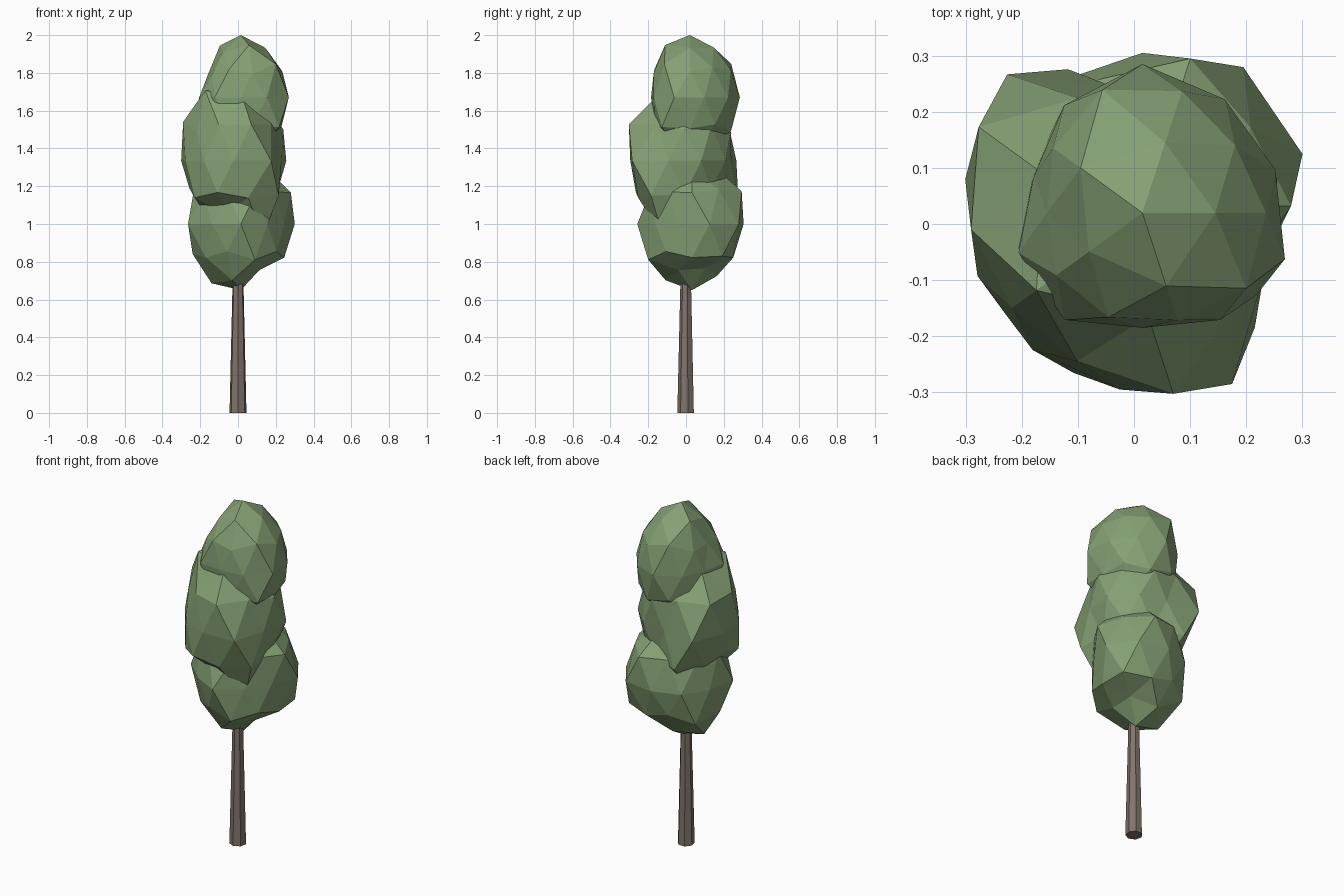
import bpy, bmesh, math

if "Cube" in bpy.data.objects:
    bpy.data.objects.remove(bpy.data.objects["Cube"])


def material(name, rgb):
    m = bpy.data.materials.new(name)
    m.diffuse_color = (*rgb, 1.0)
    m.use_nodes = True
    m.node_tree.nodes["Principled BSDF"].inputs["Base Color"].default_value = m.diffuse_color
    return m


LEAF = material("leaf green", (0.235, 0.35, 0.175))
BARK = material("bark brown", (0.215, 0.175, 0.145))
STRETCH = 1.25  # foliage is taller than wide


def finish(bm, name, mat):
    mesh = bpy.data.meshes.new(name)
    bm.to_mesh(mesh)
    bm.free()
    mesh.materials.append(mat)
    obj = bpy.data.objects.new(name, mesh)
    bpy.context.collection.objects.link(obj)
    return obj


def foliage(name, centre, top, cap, upper, middle, lower, base_cap, base):
    """Low-poly ball whose radius varies around each ring of vertices."""
    bm = bmesh.new()
    bmesh.ops.create_icosphere(bm, subdivisions=2, radius=1.0)
    for v in bm.verts:
        d = v.co.normalized()
        a = math.degrees(math.atan2(d.y, d.x))
        if abs(d.z) > 0.95:
            r = top if d.z > 0 else base
        elif d.z > 0.7:
            r = cap[round(a / 72) % 5]
        elif d.z < -0.7:
            r = base_cap[round((a - 36) / 72) % 5]
        elif abs(d.z) > 0.2:
            r = (upper if d.z > 0 else lower)[round(a / 36) % 10]
        else:
            r = middle[round((a - 18) / 36) % 10]
        v.co = (centre[0] + d.x * r, centre[1] + d.y * r,
                centre[2] + d.z * r * STRETCH)
    return finish(bm, name, LEAF)


# Three overlapping foliage clumps
foliage("lower_foliage", (0.015, 0.032, 1.0), 0.27, [0.27] * 5,
        [.296, .28, .309, .28, .27, .29, .27, .27, .27, .26],
        [.30, .306, .273, .27, .26, .294, .26, .29, .24, .24],
        [.27, .304, .27, .255, .29, .285, .27, .26, .287, .26],
        [.22, .26, .295, .28, .23], 0.28)
foliage("middle_foliage", (-0.025, -0.01, 1.335), 0.30,
        [.31, .31, .32, .35, .31],
        [.296, .29, .29, .29, .348, .312, .265, .29, .344, .29],
        [.295, .27, .25, .342, .29, .267, .265, .285, .34, .269],
        [.27, .27, .27, .336, .28, .26, .298, .30, .30, .332],
        [.29, .31, .27, .26, .37], 0.28)
foliage("upper_foliage", (0.015, 0.02, 1.67), 0.264,
        [.247, .25, .259, .224, .261],
        [.246, .24, .255, .271, .22, .20, .212, .23, .225, .269],
        [.249, .25, .265, .237, .204, .232, .236, .205, .236, .267],
        [.25, .255, .27, .26, .25, .24, .24, .22, .23, .28],
        [0.25] * 5, 0.25)

# Tapered seven-sided trunk
bm = bmesh.new()
bmesh.ops.create_cone(bm, cap_ends=True, segments=7, radius1=0.046,
                      radius2=0.027, depth=0.8)
for v in bm.verts:
    v.co = (-v.co.x, -v.co.y, v.co.z + 0.4)
finish(bm, "trunk", BARK)
